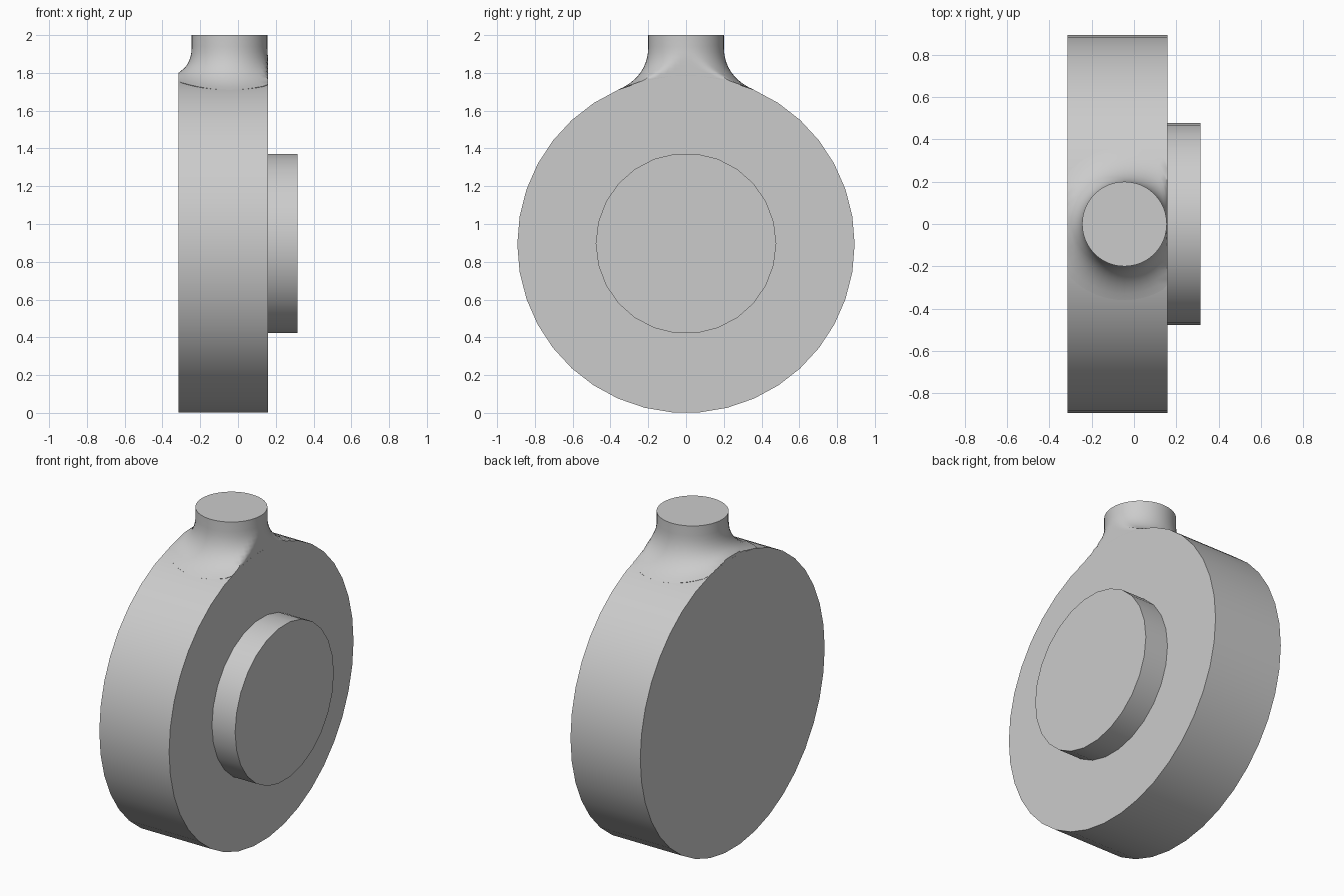
import bpy, bmesh
from math import sin, cos, sqrt, tau, radians
from mathutils import Matrix

cube = bpy.data.objects.get("Cube")
if cube:
    bpy.data.objects.remove(cube, do_unlink=True)

R, X0, X1 = 0.893, -0.315, 0.158      # disc radius and its two flat faces
NECK_X, NECK_R, FLARE_R, FLARE_Z = -0.045, 0.2, 0.36, 1.94

grey = bpy.data.materials.new("plain_grey")
grey.use_nodes = True
grey.diffuse_color = (0.6, 0.6, 0.6, 1)
grey.node_tree.nodes["Principled BSDF"].inputs["Base Color"].default_value = (0.6, 0.6, 0.6, 1)


def finish(name, bm):
    bmesh.ops.recalc_face_normals(bm, faces=bm.faces)
    mesh = bpy.data.meshes.new(name)
    bm.to_mesh(mesh)
    bm.free()
    mesh.materials.append(grey)
    obj = bpy.data.objects.new(name, mesh)
    bpy.context.collection.objects.link(obj)
    bpy.ops.object.select_all(action='DESELECT')
    obj.select_set(True)
    bpy.context.view_layer.objects.active = obj
    bpy.ops.object.shade_smooth_by_angle(angle=radians(40))


def disc(name, radius, x_from, x_to, z, sides):
    bm = bmesh.new()
    place = Matrix.Translation(((x_from + x_to) / 2, 0, z)) @ Matrix.Rotation(radians(90), 4, 'Y')
    bmesh.ops.create_cone(bm, cap_ends=True, segments=sides, radius1=radius,
                          radius2=radius, depth=x_to - x_from, matrix=place)
    finish(name, bm)


# Main round body and the raised boss on its side
disc("round_body", R, X0, X1, R, 38)
disc("side_boss", 0.478, X1 - 0.02, 0.315, 0.897, 26)

# Neck: a round stem that flares tangentially into the rim, trimmed to the body's width
SIDES, STEPS = 48, 10
bm = bmesh.new()
columns = []
for i in range(SIDES):
    a = tau * i / SIDES
    y_end = FLARE_R * sin(a)
    rise = sqrt(R * R - y_end * y_end)
    z_end = R + rise
    z_mid = z_end + y_end / rise * sin(a) * (FLARE_R - NECK_R)
    profile = [(NECK_R, 2.0, 0)]
    for s in range(STEPS + 1):
        t = s / STEPS
        r = NECK_R + (FLARE_R - NECK_R) * t * t
        z = (1 - t) ** 2 * FLARE_Z + 2 * t * (1 - t) * z_mid + t * t * z_end
        profile.append((r, z, 0))
    profile.append((FLARE_R - 0.04, z_end - 0.06, 0.01))   # hidden skirt inside the body
    column = []
    for r, z, inset in profile:
        x = min(max(NECK_X + r * cos(a), X0 + inset), X1 - inset)
        column.append(bm.verts.new((x, r * sin(a), z)))
    columns.append(column)
for i, column in enumerate(columns):
    following = columns[(i + 1) % SIDES]
    for j in range(len(column) - 1):
        bm.faces.new((column[j], column[j + 1], following[j + 1], following[j]))
bm.faces.new([c[0] for c in columns])
bm.faces.new([c[-1] for c in columns])
finish("flared_neck", bm)
